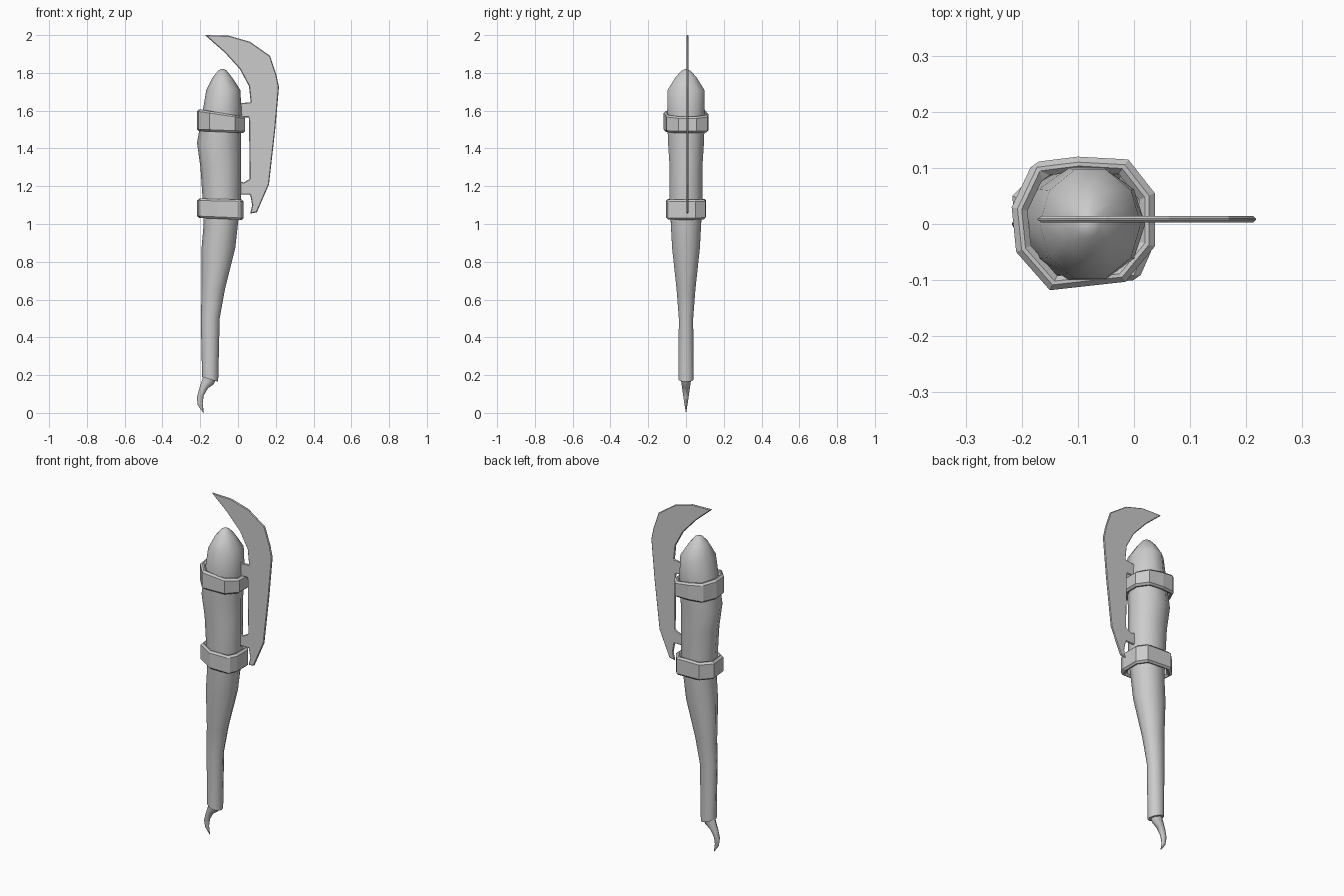
import bpy, bmesh
from math import cos, sin, pi


def finish(name, bm, smooth=None):
    bmesh.ops.recalc_face_normals(bm, faces=bm.faces)
    me = bpy.data.meshes.new(name)
    bm.to_mesh(me)
    bm.free()
    ob = bpy.data.objects.new(name, me)
    bpy.context.collection.objects.link(ob)
    if smooth:
        bpy.ops.object.select_all(action='DESELECT')
        ob.select_set(True)
        bpy.context.view_layer.objects.active = ob
        bpy.ops.object.shade_smooth_by_angle(angle=smooth)
    return ob


def bridge(bm, a, b):
    n = len(a)
    for i in range(n):
        bm.faces.new((a[i], a[(i + 1) % n], b[(i + 1) % n], b[i]))


def loft(name, rings, sides):
    """Each ring: left x, left z, right x, right z, half depth in y."""
    bm = bmesh.new()
    loops = []
    for xl, zl, xr, zr, hy in rings:
        loop = []
        for i in range(sides):
            a = 2 * pi * i / sides
            t = (1 + cos(a)) / 2
            loop.append(bm.verts.new((xl + (xr - xl) * t, hy * sin(a),
                                      zl + (zr - zl) * t)))
        loops.append(loop)
    for a, b in zip(loops, loops[1:]):
        bridge(bm, a, b)
    bm.faces.new(loops[0])
    bm.faces.new(loops[-1])
    return finish(name, bm, 0.9)


def bevel(ob, width):
    m = ob.modifiers.new("bevel", 'BEVEL')
    m.width = width
    m.segments = 1
    m.limit_method = 'ANGLE'
    m.angle_limit = 1.0


def band(name, outline, z0, z1, tilt0, tilt1):
    """Irregular faceted strap, hollow around the shaft."""
    bm = bmesh.new()

    def ring(s, z, tilt):
        return [bm.verts.new((-0.09 + (x + 0.09) * s, y * s, z + tilt * (x + 0.09)))
                for x, y in outline]
    loops = [ring(0.78, z0, tilt0), ring(1, z0, tilt0),
             ring(1, z1, tilt1), ring(0.78, z1, tilt1)]
    for i in range(4):
        bridge(bm, loops[i], loops[(i + 1) % 4])
    bevel(finish(name, bm), 0.01)


# Bent wooden shaft with domed head
loft("shaft", [
    (-0.19, 0.19, -0.105, 0.165, 0.042), (-0.197, 0.5, -0.097, 0.5, 0.04),
    (-0.192, 0.65, -0.07, 0.65, 0.052), (-0.193, 0.87, -0.015, 0.87, 0.077),
    (-0.182, 1.0, 0.003, 1.03, 0.085), (-0.187, 1.13, 0.015, 1.13, 0.092),
    (-0.199, 1.3, 0.015, 1.3, 0.091), (-0.217, 1.43, 0.015, 1.43, 0.1),
    (-0.19, 1.58, 0.02, 1.58, 0.105), (-0.168, 1.71, 0.012, 1.71, 0.102),
    (-0.135, 1.775, -0.03, 1.775, 0.06), (-0.105, 1.812, -0.06, 1.812, 0.025),
    (-0.09, 1.82, -0.074, 1.82, 0.008)], 10)

# Hooked claw at the foot
loft("claw", [
    (-0.18, 0.215, -0.115, 0.185, 0.03), (-0.19, 0.175, -0.128, 0.152, 0.025),
    (-0.206, 0.125, -0.16, 0.13, 0.02), (-0.218, 0.08, -0.182, 0.09, 0.014),
    (-0.213, 0.04, -0.187, 0.05, 0.008), (-0.183, 0.0, -0.181, 0.004, 0.001)], 8)

# Two straps
band("upper_band", [(0.037, -0.04), (0.037, 0.055), (-0.01, 0.115), (-0.1, 0.12),
                    (-0.18, 0.11), (-0.218, 0.03), (-0.21, -0.05),
                    (-0.15, -0.118), (-0.015, -0.103)], 1.487, 1.588, -0.04, -0.15)
band("lower_band", [(0.03, -0.05), (0.03, 0.05), (-0.01, 0.103), (-0.16, 0.107),
                    (-0.217, 0.05), (-0.207, -0.05), (-0.11, -0.107),
                    (0.008, -0.1)], 1.027, 1.132, -0.04, -0.02)

# Thin curved blade with two mounting tabs
profile = [
    (-0.175, 2.0), (-0.05, 1.997), (0.063, 1.965), (0.17, 1.89), (0.203, 1.79),
    (0.217, 1.725), (0.197, 1.5), (0.164, 1.21), (0.1, 1.062), (0.064, 1.055),
    (0.075, 1.1), (0.065, 1.155), (0.0, 1.155), (0.0, 1.23), (0.03, 1.22),
    (0.062, 1.238), (0.058, 1.565), (0.0, 1.565), (0.0, 1.638), (0.067, 1.645),
    (0.058, 1.73), (0.01, 1.82), (-0.07, 1.908)]
bm = bmesh.new()
front = [bm.verts.new((x, 0.003, z)) for x, z in profile]
back = [bm.verts.new((x, 0.014, z)) for x, z in profile]
bm.faces.new(front)
bm.faces.new(back)
bridge(bm, front, back)
bevel(finish("blade", bm), 0.004)
